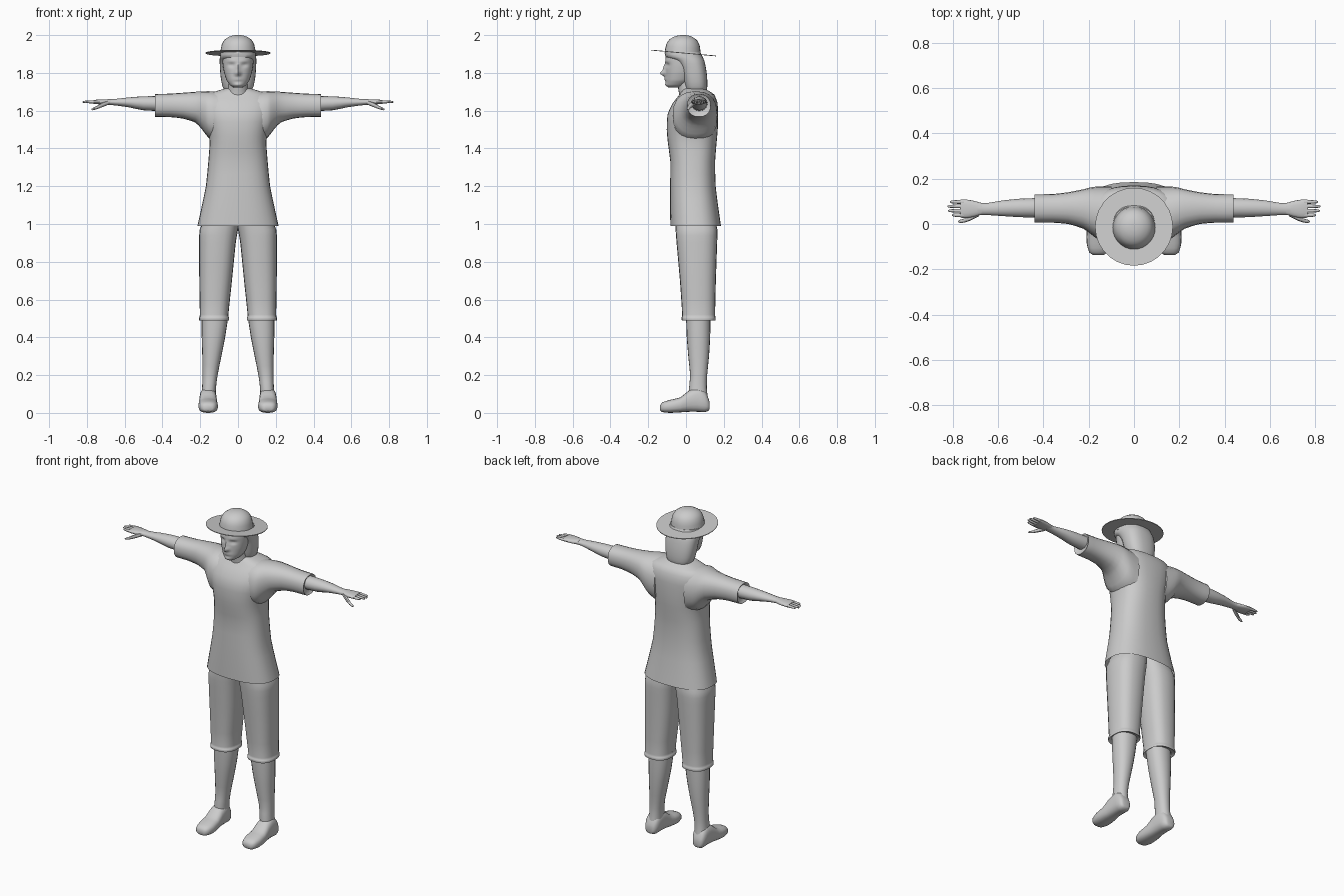
import bpy, bmesh, math
from mathutils import Vector

grey = bpy.data.materials.new("plain_grey")
grey.diffuse_color = (0.6, 0.6, 0.6, 1)

AXES = {  # ring coordinates (station, a, b) -> x, y, z
    'x': lambda t, a, b: Vector((t, a, b)),
    'y': lambda t, a, b: Vector((a, t, b)),
    'z': lambda t, a, b: Vector((a, b, t)),
}


def spline(rows, steps):
    """Smoothly interpolate the section rows."""
    out = []
    for i in range(len(rows) - 1):
        p = [rows[max(i - 1, 0)], rows[i], rows[i + 1], rows[min(i + 2, len(rows) - 1)]]
        for s in range(steps):
            u = s / steps
            lin = [b + (c - b) * u for b, c in zip(p[1], p[2])]
            cat = [b + 0.5 * u * (c - a + u * (2 * a - 5 * b + 4 * c - d + u * (3 * (b - c) + d - a)))
                   for a, b, c, d in zip(*p)]
            out.append([(m + n) / 2 for m, n in zip(lin, cat)])
    return out + [list(rows[-1])]


def loft(name, axis, rows, sides=20, steps=2, power=2.3, caps=(True, True),
         mirror=False, deform=None, angle=50):
    """Rows are (station, a_min, a_max, b_min, b_max)."""
    bm = bmesh.new()
    rings = []
    for t, a0, a1, b0, b1 in spline(rows, steps):
        ring = []
        for k in range(sides):
            w = 2 * math.pi * k / sides
            c, s = math.cos(w), math.sin(w)
            e = 2 / power
            a = (a0 + a1) / 2 + (a1 - a0) / 2 * math.copysign(abs(c) ** e, c)
            b = (b0 + b1) / 2 + (b1 - b0) / 2 * math.copysign(abs(s) ** e, s)
            p = AXES[axis](t, a, b)
            ring.append(bm.verts.new(deform(p) if deform else p))
        rings.append(ring)
    for r, q in zip(rings, rings[1:]):
        for k in range(sides):
            n = (k + 1) % sides
            bm.faces.new((r[k], r[n], q[n], q[k]))
    if caps[0]:
        bm.faces.new(rings[0][::-1])
    if caps[1]:
        bm.faces.new(rings[-1])
    if mirror:
        new = bmesh.ops.duplicate(bm, geom=bm.verts[:] + bm.edges[:] + bm.faces[:])["geom"]
        for v in new:
            if isinstance(v, bmesh.types.BMVert):
                v.co.x *= -1
    bmesh.ops.recalc_face_normals(bm, faces=bm.faces[:])
    me = bpy.data.meshes.new(name)
    bm.to_mesh(me)
    bm.free()
    me.materials.append(grey)
    ob = bpy.data.objects.new(name, me)
    bpy.context.collection.objects.link(ob)
    bpy.context.view_layer.objects.active = ob
    ob.select_set(True)
    bpy.ops.object.shade_smooth_by_angle(angle=math.radians(angle))
    ob.select_set(False)
    return ob


# Tunic body, flared and open at the hem
loft("tunic", 'z', [
    (0.99, -.215, .215, -.083, .185), (1.08, -.195, .195, -.084, .172),
    (1.20, -.17, .17, -.084, .157), (1.33, -.157, .157, -.083, .154),
    (1.43, -.15, .15, -.096, .162), (1.50, -.158, .158, -.102, .168),
    (1.58, -.18, .18, -.098, .17), (1.64, -.19, .19, -.07, .167),
    (1.685, -.17, .17, -.035, .15), (1.705, -.11, .11, -.022, .12),
    (1.717, -.07, .07, -.012, .10)], sides=32, caps=(False, True), power=2.5)

# Short sleeves with a turned cuff
loft("sleeve", 'x', [
    (.10, -.07, .166, 1.43, 1.70), (.155, -.07, .166, 1.455, 1.703),
    (.19, -.045, .162, 1.50, 1.702), (.225, -.02, .153, 1.537, 1.70),
    (.29, .0, .14, 1.558, 1.695), (.36, .006, .132, 1.566, 1.69),
    (.435, .006, .131, 1.567, 1.688), (.44, .008, .13, 1.569, 1.687),
    (.432, .02, .12, 1.58, 1.677)], mirror=True, steps=2)

# Bare forearms
loft("forearm", 'x', [
    (.40, .028, .115, 1.597, 1.677), (.50, .03, .112, 1.602, 1.676),
    (.58, .035, .104, 1.618, 1.67), (.65, .04, .092, 1.628, 1.662),
    (.69, .04, .094, 1.631, 1.661)], sides=16, power=2, mirror=True)

# Palms, fingers and thumbs
loft("palm", 'x', [
    (.67, .042, .092, 1.632, 1.661), (.705, .032, .102, 1.632, 1.66),
    (.74, .026, .108, 1.634, 1.659), (.765, .028, .108, 1.636, 1.656)],
    sides=16, mirror=True)
for i, tip in enumerate((.803, .82, .823, .812)):
    y = .039 + i * .0195
    loft("finger", 'x', [
        (.75, y - .009, y + .009, 1.637, 1.656), (.785, y - .008, y + .008, 1.639, 1.654),
        (tip - .006, y - .006, y + .006, 1.641, 1.652), (tip, y - .003, y + .003, 1.643, 1.649)],
        sides=8, steps=1, power=2, mirror=True)
loft("thumb", 'x', [
    (.685, .034, .056, 1.632, 1.655), (.72, .016, .038, 1.618, 1.642),
    (.75, .006, .024, 1.607, 1.624), (.77, .005, .018, 1.602, 1.614),
    (.776, .009, .014, 1.603, 1.609)], sides=8, power=2, mirror=True)

# Knee-length trousers
loft("trouser_leg", 'z', [
    (.50, .06, .19, -.008, .14), (.49, .047, .206, -.022, .156),
    (.505, .047, .206, -.024, .157), (.52, .051, .202, -.02, .154),
    (.70, .032, .205, -.032, .158), (.90, .012, .206, -.05, .165),
    (.97, .0, .203, -.055, .166), (1.05, -.01, .165, -.055, .15)],
    sides=24, power=2.5, mirror=True)

# Bare shins
loft("shin", 'z', [
    (.06, .118, .197, .015, .118), (.13, .117, .19, .016, .11),
    (.20, .108, .188, .022, .112), (.30, .088, .189, .012, .122),
    (.40, .068, .192, .004, .128), (.52, .05, .193, .0, .13)],
    sides=20, power=2.2, mirror=True)

# Feet, sloping from the ankle to the toes
loft("foot", 'y', [
    (-.137, .135, .18, .012, .04), (-.125, .118, .198, .004, .056),
    (-.085, .106, .209, .0, .069), (-.03, .108, .209, .003, .082),
    (.015, .112, .205, .006, .118), (.06, .114, .203, .006, .135),
    (.10, .118, .201, .004, .115), (.12, .13, .192, .012, .075),
    (.125, .142, .18, .022, .055)], sides=20, power=2.6, mirror=True)

# Neck
loft("neck", 'z', [
    (1.67, -.065, .065, -.035, .09), (1.71, -.052, .052, -.04, .07),
    (1.78, -.05, .05, -.055, .06)], power=2)


def face_shape(p):
    """Raise the nose, lips and chin, and sink the eye sockets."""
    if p.y > -.04:
        return p
    bump = lambda x, z, rx, rz: math.exp(-((abs(p.x) - x) / rx) ** 2 - ((p.z - z) / rz) ** 2)
    p.y -= .028 * bump(0, 1.797, .013, .014) + .013 * bump(0, 1.825, .010, .022)
    p.y -= .007 * bump(0, 1.767, .022, .009) + .006 * bump(0, 1.737, .02, .01)
    p.y += .010 * bump(.034, 1.842, .017, .010)
    p.y -= .004 * bump(.034, 1.862, .025, .008)
    return p


# Head with facial relief
loft("head", 'z', [
    (1.722, -.022, .022, -.092, -.03), (1.735, -.042, .042, -.104, .0),
    (1.76, -.06, .06, -.107, .03), (1.80, -.073, .073, -.108, .05),
    (1.84, -.08, .08, -.108, .06), (1.88, -.083, .083, -.108, .065),
    (1.92, -.08, .08, -.10, .06)], sides=48, steps=5, power=2.1, deform=face_shape)

# Ears-length side hair and back hair, rising to a fringe
loft("hair", 'z', [
    (1.712, -.062, .062, .0, .095), (1.705, -.07, .07, .0, .108),
    (1.73, -.083, .083, -.008, .113), (1.78, -.092, .092, -.02, .112),
    (1.83, -.096, .096, -.035, .105), (1.865, -.097, .097, -.065, .097),
    (1.885, -.096, .096, -.108, .088), (1.91, -.092, .092, -.112, .076)],
    sides=28, power=2.5)

# Hat crown
tilt = lambda p: Vector((p.x, p.y, p.z - .1 * (p.y + .015) * max(0, (2 - p.z) / .1)))
loft("hat_crown", 'z', [
    (1.892, -.096, .096, -.113, .08), (1.92, -.092, .092, -.11, .077),
    (1.95, -.086, .086, -.103, .072), (1.975, -.072, .072, -.088, .058),
    (1.992, -.047, .047, -.062, .032), (1.999, -.022, .022, -.036, .007),
    (2.0, -.004, .004, -.018, -.012)], sides=28, power=2, deform=tilt)

# Thin hat brim, tilted up a little at the front
slope = lambda p: Vector((p.x, p.y, p.z - .09 * (p.y + .012)))
loft("hat_brim", 'z', [
    (1.903, -.08, .08, -.09, .065), (1.903, -.172, .172, -.184, .16),
    (1.907, -.172, .172, -.184, .16), (1.907, -.08, .08, -.09, .065)],
    sides=28, steps=1, power=2, caps=(False, False), deform=slope)
